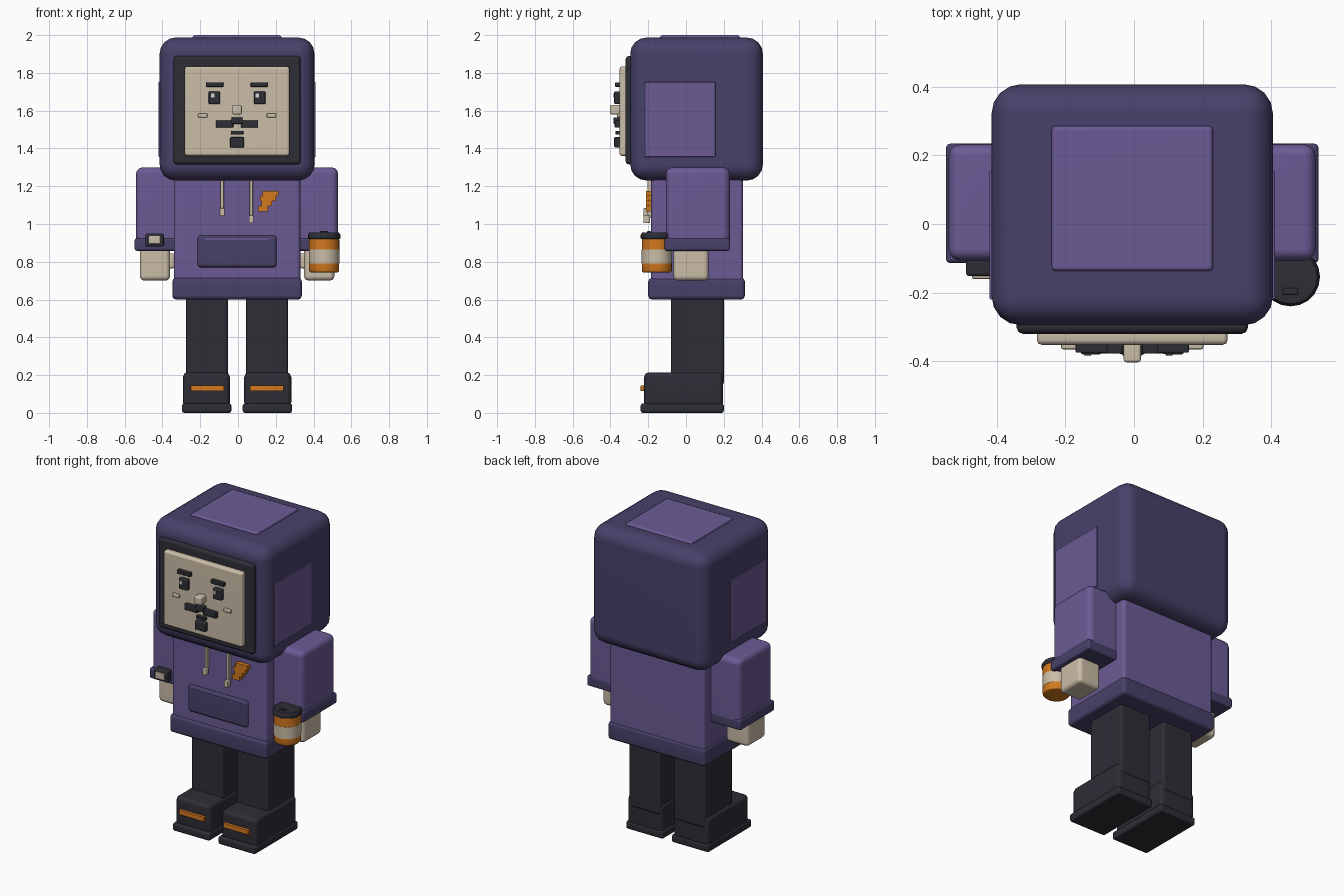
import bpy, bmesh, math
from mathutils import Vector

if "Cube" in bpy.data.objects:
    bpy.data.objects.remove(bpy.data.objects["Cube"], do_unlink=True)

CX = -0.005  # body centre line


def material(name, hex_code):
    srgb = [int(hex_code[i:i + 2], 16) / 255 for i in (0, 2, 4)]
    col = [c / 12.92 if c < 0.04 else ((c + 0.055) / 1.055) ** 2.4 for c in srgb] + [1]
    m = bpy.data.materials.new(name)
    m.use_nodes = True
    m.diffuse_color = col
    m.node_tree.nodes["Principled BSDF"].inputs["Base Color"].default_value = col
    return m


LILAC = material("lilac cloth", "6B5B95")
PLUM = material("plum cloth", "474169")
DARK = material("charcoal", "2D2D36")
SKIN = material("pale skin", "CBBDA8")
ORANGE = material("orange", "D2781E")
WHITE = material("off white", "D8D4CC")


def finish(name, bm, mats):
    me = bpy.data.meshes.new(name)
    bm.to_mesh(me)
    bm.free()
    for m in mats:
        me.materials.append(m)
    me.shade_smooth()
    me.set_sharp_from_angle(angle=math.radians(50))
    ob = bpy.data.objects.new(name, me)
    bpy.context.collection.objects.link(ob)
    ob.modifiers.new("Even normals", 'WEIGHTED_NORMAL').keep_sharp = True
    return ob


def box(name, x, y, z, mat, bevel=0.01, segs=2):
    """Rounded box from (min, max) ranges."""
    bm = bmesh.new()
    bmesh.ops.create_cube(bm, size=1)
    lo, hi = Vector((x[0], y[0], z[0])), Vector((x[1], y[1], z[1]))
    for v in bm.verts:
        v.co = (lo + hi) / 2 + v.co * (hi - lo)
    if bevel:
        bmesh.ops.bevel(bm, geom=bm.edges[:], offset=bevel, segments=segs,
                        profile=0.5, affect='EDGES', clamp_overlap=True)
    return finish(name, bm, [mat])


def pair(name, x, *args, **kw):
    """Box on the left side plus its mirror about the centre line."""
    box("left_" + name, (CX + x[0], CX + x[1]), *args, **kw)
    box("right_" + name, (CX - x[1], CX - x[0]), *args, **kw)


def mid(name, half, *args, **kw):
    box(name, (CX - half, CX + half), *args, **kw)


def lathe(name, profile, centre, mats, rule, sides=20):
    """Revolve (radius, z) points; rule gives the material index for a height."""
    bm = bmesh.new()
    rings = []
    for r, z in profile:
        rings.append([bm.verts.new((centre[0] + r * math.cos(a), centre[1] + r * math.sin(a), z))
                      for a in (2 * math.pi * i / sides for i in range(sides))])
    for a, b in zip(rings, rings[1:]):
        for i in range(sides):
            j = (i + 1) % sides
            bm.faces.new((a[i], a[j], b[j], b[i]))
    bm.faces.new(rings[0][::-1])
    bm.faces.new(rings[-1])
    for f in bm.faces:
        f.material_index = rule(f.calc_center_median().z)
    return finish(name, bm, mats)


# Legs and shoes
pair("leg", (0.048, 0.27), (-0.08, 0.202), (0.15, 0.64), DARK, bevel=0.015)
pair("shoe", (0.038, 0.287), (-0.222, 0.197), (0.03, 0.215), DARK, bevel=0.025)
pair("sole", (0.03, 0.292), (-0.24, 0.2), (0.0, 0.05), DARK, bevel=0.012)
pair("shoe_stripe", (0.068, 0.246), (-0.24, -0.21), (0.115, 0.145), ORANGE, bevel=0.003)

# Torso, hem and pocket
mid("torso", 0.335, (-0.185, 0.303), (0.64, 1.3), LILAC, bevel=0.02)
mid("hem", 0.343, (-0.2, 0.312), (0.6, 0.715), PLUM, bevel=0.02)
mid("pocket", 0.21, (-0.205, -0.17), (0.77, 0.94), PLUM, bevel=0.018)
mid("pocket_seam", 0.17, (-0.21, -0.2), (0.916, 0.922), LILAC, bevel=0)

# Arms
pair("sleeve", (0.3, 0.535), (-0.107, 0.232), (0.87, 1.3), LILAC, bevel=0.035, segs=3)
pair("cuff", (0.3, 0.543), (-0.114, 0.234), (0.858, 0.925), PLUM, bevel=0.012)
pair("hand", (0.355, 0.515), (-0.067, 0.12), (0.7, 0.88), SKIN, bevel=0.025, segs=3)
pair("thumb", (0.33, 0.375), (-0.05, 0.03), (0.765, 0.845), SKIN, bevel=0.012)

# Watch on the right wrist
box("watch_case", (-0.49, -0.393), (-0.152, -0.09), (0.88, 0.95), DARK, bevel=0.01)
box("watch_face", (-0.472, -0.41), (-0.16, -0.14), (0.895, 0.937), SKIN, bevel=0.004)

# Drink in the left hand
CUP = (0.456, -0.154)
lathe("cup", [(0.07, 0.742), (0.08, 0.752), (0.08, 0.79), (0.081, 0.79), (0.081, 0.865),
              (0.08, 0.865), (0.08, 0.93)], CUP, [ORANGE, SKIN],
      lambda z: 1 if 0.791 < z < 0.864 else 0)
lathe("cup_lid", [(0.08, 0.92), (0.086, 0.925), (0.086, 0.942), (0.078, 0.955)],
      CUP, [DARK], lambda z: 0)
box("lid_spout", (0.434, 0.478), (-0.206, -0.186), (0.95, 0.962), DARK, bevel=0.004)

# Hood
mid("hood", 0.41, (-0.295, 0.407), (1.23, 1.987), PLUM, bevel=0.085, segs=4)
mid("hood_top_panel", 0.235, (-0.137, 0.285), (1.95, 2.0), LILAC, bevel=0.012)
pair("hood_side_panel", (0.38, 0.416), (-0.22, 0.155), (1.355, 1.752), LILAC, bevel=0.004)
mid("hood_rim", 0.337, (-0.32, -0.25), (1.315, 1.89), DARK, bevel=0.018)

# Face
mid("face", 0.278, (-0.352, -0.3), (1.36, 1.835), SKIN, bevel=0.014)
pair("brow", (0.072, 0.165), (-0.375, -0.34), (1.726, 1.75), DARK, bevel=0.004)
pair("eye", (0.09, 0.15), (-0.38, -0.34), (1.635, 1.702), DARK, bevel=0.006)
for side, x in (("left", 0.093), ("right", -0.144)):
    box(side + "_eye_glint", (x, x + 0.019), (-0.385, -0.375), (1.67, 1.692), WHITE, bevel=0)
pair("cheek", (0.157, 0.207), (-0.365, -0.34), (1.564, 1.586), SKIN, bevel=0.005)
mid("nose", 0.025, (-0.403, -0.34), (1.58, 1.63), SKIN, bevel=0.008)
pair("moustache_half", (0.02, 0.112), (-0.378, -0.34), (1.51, 1.548), DARK, bevel=0.005)
mid("moustache_middle", 0.03, (-0.384, -0.34), (1.53, 1.564), DARK, bevel=0.005)
mid("lower_lip", 0.033, (-0.373, -0.34), (1.473, 1.493), DARK, bevel=0.004)
mid("chin_beard", 0.037, (-0.38, -0.34), (1.405, 1.46), DARK, bevel=0.006)

# Drawstrings
for side, x, z in (("right", -0.084, 1.042), ("left", 0.07, 1.004)):
    box(side + "_drawstring", (x - 0.009, x + 0.009), (-0.205, -0.18), (z + 0.03, 1.25),
        SKIN, bevel=0.004)
    box(side + "_string_tip", (x - 0.013, x + 0.013), (-0.225, -0.19), (z, z + 0.042),
        SKIN, bevel=0.005)

# Stepped chest badge, rows from bottom to top
for i, (a, b) in enumerate(((0.106, 0.158), (0.125, 0.18), (0.116, 0.2), (0.13, 0.215))):
    z = 1.067 + i * 0.027
    box("badge_row_%d" % (i + 1), (a, b), (-0.212, -0.17), (z, z + 0.027), ORANGE, bevel=0)
